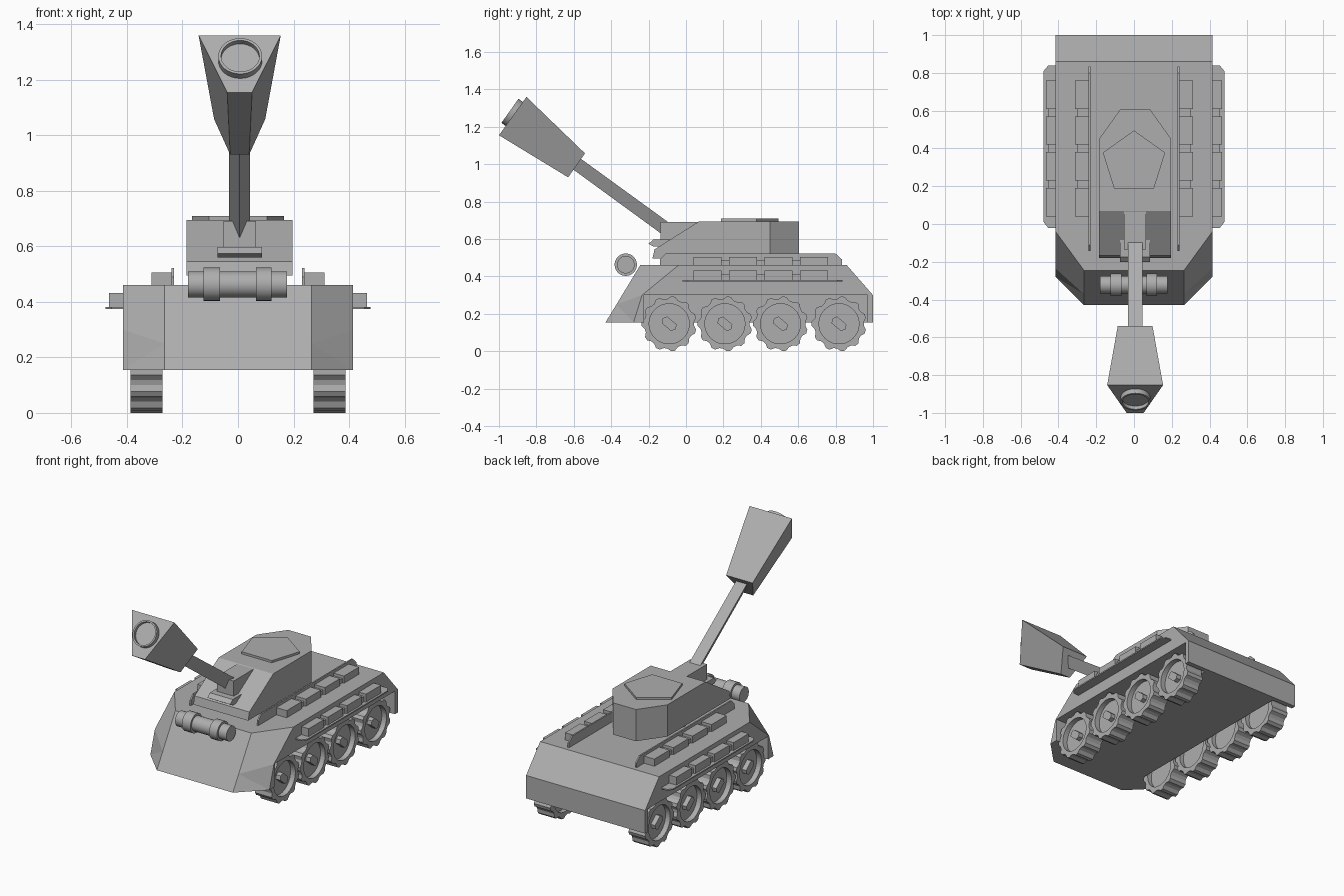
import bpy, bmesh, math
from mathutils import Vector

if "Cube" in bpy.data.objects:
    bpy.data.objects.remove(bpy.data.objects["Cube"])

grey = bpy.data.materials.new("plain_grey")
grey.diffuse_color = (0.42, 0.42, 0.42, 1)
grey.use_nodes = True
grey.node_tree.nodes["Principled BSDF"].inputs["Base Color"].default_value = grey.diffuse_color
CX = 0.006  # turret and gun sit a hair off centre


def finish(name, bm, smooth=False):
    bmesh.ops.recalc_face_normals(bm, faces=bm.faces)
    me = bpy.data.meshes.new(name)
    bm.to_mesh(me)
    bm.free()
    me.materials.append(grey)
    ob = bpy.data.objects.new(name, me)
    bpy.context.collection.objects.link(ob)
    if smooth:
        bpy.ops.object.select_all(action='DESELECT')
        ob.select_set(True)
        bpy.context.view_layer.objects.active = ob
        bpy.ops.object.shade_smooth_by_angle(angle=math.radians(30))
    return ob


def add_loft(bm, loops):
    """Skin a row of equal-length loops and cap both ends."""
    rows = [[bm.verts.new(p) for p in loop] for loop in loops]
    n = len(rows[0])
    for a, b in zip(rows, rows[1:]):
        for i in range(n):
            j = (i + 1) % n
            bm.faces.new((a[i], a[j], b[j], b[i]))
    bm.faces.new(rows[0])
    bm.faces.new(rows[-1])


def loft(name, loops, smooth=False):
    bm = bmesh.new()
    add_loft(bm, loops)
    return finish(name, bm, smooth)


def add_box(bm, x0, x1, y0, y1, z0, z1):
    add_loft(bm, [[(x0, y0, z), (x1, y0, z), (x1, y1, z), (x0, y1, z)] for z in (z0, z1)])


def box(name, *dims):
    bm = bmesh.new()
    add_box(bm, *dims)
    return finish(name, bm)


def hull(name, pts):
    bm = bmesh.new()
    for p in pts:
        bm.verts.new(p)
    bmesh.ops.convex_hull(bm, input=bm.verts)
    bmesh.ops.dissolve_limit(bm, angle_limit=0.02, verts=bm.verts, edges=bm.edges)
    return finish(name, bm)


# Hull body: one side's corners, mirrored, with faceted front corners
side = [(.265, -.245, .46), (.415, -.04, .46), (.415, -.235, .30), (.265, -.372, .25),
        (.415, -.28, .155), (.265, -.43, .155), (.415, .86, .46), (.415, 1, .30), (.415, 1, .155)]
bm = bmesh.new()
R = [bm.verts.new(p) for p in side]
L = [bm.verts.new((-x, y, z)) for x, y, z in side]
for s in (R, L):
    for f in ((0, 1, 2, 3), (2, 3, 4), (3, 4, 5), (1, 6, 7, 8, 4, 2)):
        bm.faces.new([s[i] for i in f])
for f in ((0, 3), (3, 5), (0, 1, 6), (6, 7), (7, 8), (5, 4, 8)):
    bm.faces.new([R[i] for i in f] + [L[i] for i in reversed(f)])
body = finish("hull_body", bm)

# Wheel wells cut from both sides
bm = bmesh.new()
for s in (-1, 1):
    add_box(bm, s * .265, s * .6, -.225, .97, -.1, .30)
wells = finish("wheel_well_cutter", bm)
wells.hide_render = True
wells.hide_viewport = True
cut = body.modifiers.new("wells", 'BOOLEAN')
cut.operation = 'DIFFERENCE'
cut.object = wells
cut.solver = 'EXACT'

# Toothed wheels with recessed faces and a skewed hub block
TEETH = 11


def wheel(s, yc, k):
    def ring(x, radii):
        out = []
        for i in range(TEETH * 4):
            t = 2 * math.pi * (i + .5) / (TEETH * 4)
            r = radii[i % 4]
            out.append((s * x, yc + r * math.cos(t), .147 + r * math.sin(t)))
        return out
    tread, rim = (.133, .147, .147, .133), (.107,) * 4
    bm = bmesh.new()
    add_loft(bm, [ring(.30, rim), ring(.272, rim), ring(.272, tread),
                  ring(.388, tread), ring(.388, rim), ring(.355, rim)])
    # hub outline: stretched hexagon turned 40 degrees
    c, sn = math.cos(-.7), math.sin(-.7)
    shape = [(-.045, 0), (-.033, .023), (.033, .023), (.045, 0), (.033, -.023), (-.033, -.023)]
    add_loft(bm, [[(s * x, yc + a * c - b * sn, .147 + a * sn + b * c) for a, b in shape]
                  for x in (.35, .385)])
    finish(f"wheel_{'right' if s > 0 else 'left'}_{k}", bm)


for s in (-1, 1):
    tag = "right" if s > 0 else "left"
    for k, yc in enumerate((-.09, .208, .505, .818)):
        wheel(s, yc, k + 1)
    # Upright deck rail
    rail = [(-.14, .455), (-.14, .49), (-.11, .522), (.80, .522), (.835, .49), (.835, .455)]
    loft(f"deck_rail_{tag}", [[(s * x, y, z) for y, z in rail] for x in (.231, .240)])
    # Side shelf
    shelf = [(.41, -.02), (.455, -.02), (.478, .01), (.478, .81), (.455, .838), (.41, .838)]
    loft(f"side_shelf_{tag}", [[(s * x, y, z) for x, y in shelf] for z in (.374, .382)])
    # Stowage boxes on the deck and on the shelf
    for name, x0, x1, z0, z1 in (("deck_boxes", .238, .312, .455, .505),
                                 ("shelf_boxes", .41, .465, .38, .432)):
        bm = bmesh.new()
        add_box(bm, s * x0, s * (x1 - .012), .05, .75, z0, z1 - .018)
        for k in range(4):
            y = .04 + k * .19
            add_box(bm, s * x0, s * x1, y, y + .15, z0, z1)
        finish(f"{name}_{tag}", bm)

# Turret with sloped front and tapered rear
pts = []
for s in (-1, 1):
    x = CX + s * .191
    pts += [(x, -.18, .495), (x, -.168, .545), (x, .07, .695), (x, .45, .695), (x, .45, .495),
            (CX + s * .08, .605, .695), (CX + s * .08, .605, .495)]
hull("turret", pts)


def disc(x, y, r, z, n=24):
    return [(x + r * math.cos(2 * math.pi * i / n), y + r * math.sin(2 * math.pi * i / n), z)
            for i in range(n)]


loft("turret_ring", [disc(CX, .22, .15, z) for z in (.455, .50)], True)

# Five-sided hatch
hatch = [(0, .495), (.165, .378), (.105, .187), (-.105, .187), (-.165, .378)]
loft("hatch", [[(x, y, z) for x, y in hatch] for z in (.69, .709)])

# Gun mount block and the lip below it
box("gun_mount", CX - .058, CX + .058, -.135, .075, .595, .692)
loft("gun_mount_lip", [[(x, -.20, .575), (x, -.175, .597), (x, -.08, .597), (x, -.08, .56), (x, -.175, .56)]
                       for x in (CX - .08, CX + .08)])

# Three-sided barrel, flat on top
loft("barrel", [[(CX - .038, yt, zt), (CX + .038, yt, zt), (CX, yb, zb)]
                for yt, zt, yb, zb in ((-.06, .665, -.10, .605), (-.57, 1.035, -.61, .977))])

# Flared muzzle box, wide on top and narrow below
loft("muzzle", [[(CX - wt, yt, zt), (CX + wt, yt, zt), (CX + wb, yb, zb), (CX - wb, yb, zb)]
                for wt, yt, zt, wb, yb, zb in ((.092, -.54, 1.058, .034, -.63, .93),
                                               (.148, -.853, 1.36, .045, -1.0, 1.155))])

# Round rim on the muzzle face
nrm = Vector((0, -.816, .577))
up = Vector((0, .577, .816))
mid = Vector((CX + .002, -.921, 1.271))


def rim_loop(r, d, n=32):
    return [mid + nrm * d + Vector((1, 0, 0)) * r * math.cos(2 * math.pi * i / n)
            + up * r * math.sin(2 * math.pi * i / n) for i in range(n)]


loft("muzzle_rim", [rim_loop(.079, -.01), rim_loop(.079, .025), rim_loop(.069, .025),
                    rim_loop(.069, .004)], True)


# Banded roll across the front
def roll_loop(x, r, n=24):
    return [(x, -.322 + r * math.cos(2 * math.pi * i / n), .463 + r * math.sin(2 * math.pi * i / n))
            for i in range(n)]


steps = [(-.18, .047), (-.125, .047), (-.125, .06), (-.065, .06), (-.065, .047),
         (.065, .047), (.065, .06), (.121, .06), (.121, .047), (.177, .047)]
loft("front_roll", [roll_loop(x, r) for x, r in steps], True)
